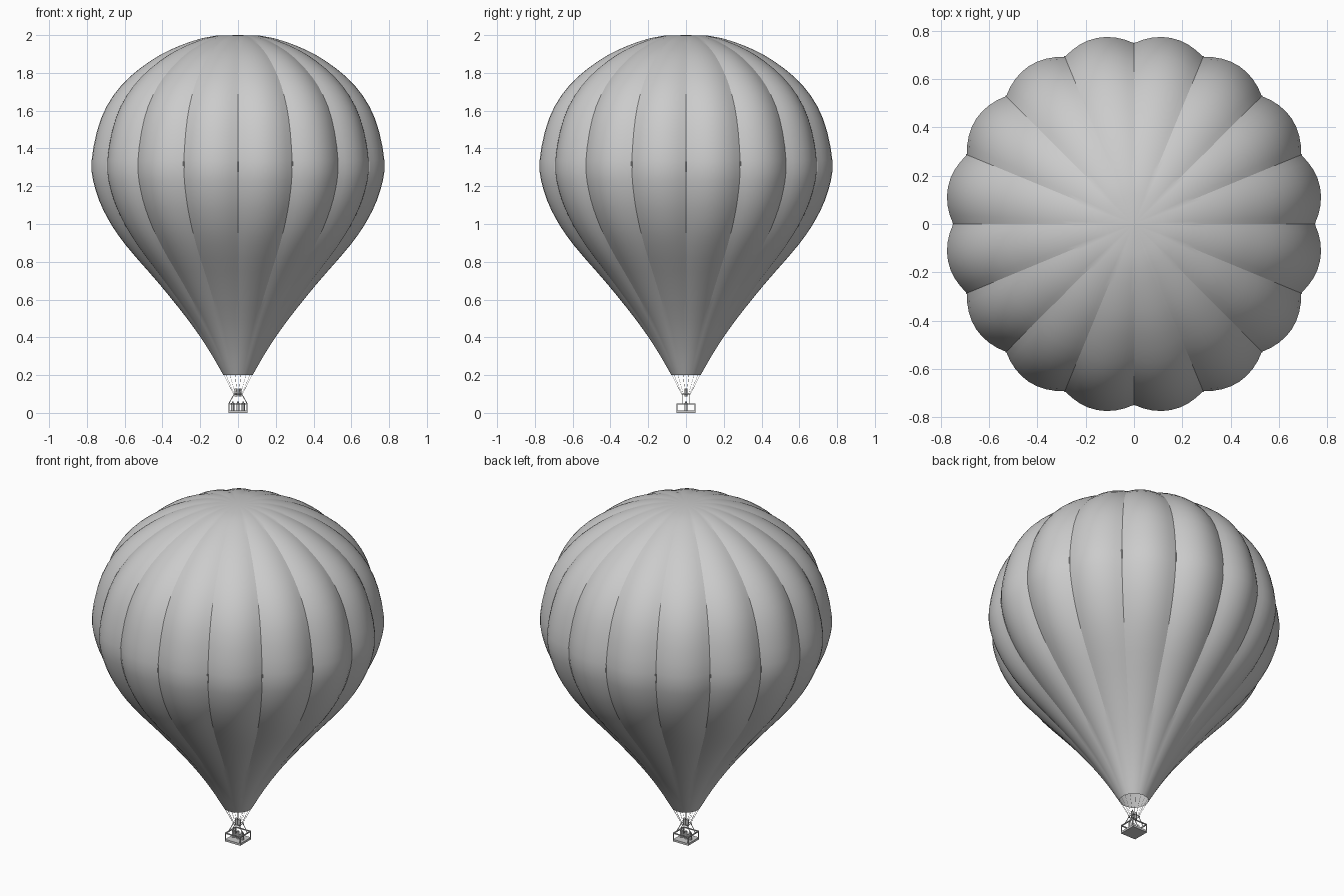
import bpy, bmesh, math
from mathutils import Vector

if "Cube" in bpy.data.objects:
    bpy.data.objects.remove(bpy.data.objects["Cube"])

GORES, SEG = 16, 8          # fabric panels, facets per panel
grey = bpy.data.materials.new("plain grey")
grey.diffuse_color = (0.6, 0.6, 0.6, 1)
grey.use_nodes = True
grey.node_tree.nodes["Principled BSDF"].inputs["Base Color"].default_value = grey.diffuse_color


def finish(name, bm, angle=None):
    me = bpy.data.meshes.new(name)
    bm.normal_update()
    bm.to_mesh(me)
    bm.free()
    me.materials.append(grey)
    ob = bpy.data.objects.new(name, me)
    bpy.context.collection.objects.link(ob)
    if angle:
        bpy.ops.object.select_all(action='DESELECT')
        ob.select_set(True)
        bpy.context.view_layer.objects.active = ob
        bpy.ops.object.shade_smooth_by_angle(angle=math.radians(angle))
    return ob


def box(bm, centre, size):
    vs = bmesh.ops.create_cube(bm, size=1)["verts"]
    for v in vs:
        v.co = Vector([c + p * s for c, p, s in zip(centre, v.co, size)])


def rod(bm, a, b, r, sides=6):
    a, b = Vector(a), Vector(b)
    d = b - a
    vs = bmesh.ops.create_cone(bm, cap_ends=True, segments=sides,
                               radius1=r, radius2=r, depth=d.length)["verts"]
    q = d.to_track_quat('Z', 'Y')
    for v in vs:
        v.co = q @ v.co + (a + b) / 2


# Envelope: crest profile (radius, height) from mouth to crown
profile = [(.077, .2), (.16, .34), (.265, .49), (.42, .68), (.60, .885), (.70, 1.03),
           (.765, 1.18), (.786, 1.335), (.735, 1.56), (.63, 1.73), (.475, 1.86),
           (.31, 1.945), (.12, 1.997)]


def spline(pts, steps):
    """Catmull-Rom curve through the points."""
    p = [Vector(q) for q in pts]
    p = [2 * p[0] - p[1]] + p + [Vector((-.12, 1.997))]
    out = []
    for i in range(1, len(p) - 2):
        a, b, c, d = p[i - 1:i + 3]
        for k in range(steps):
            t = k / steps
            out.append(.5 * (2 * b + (c - a) * t + (2 * a - 5 * b + 4 * c - d) * t * t
                             + (3 * b - a - 3 * c + d) * t ** 3))
    return out + [p[-2]]


bm = bmesh.new()
n = GORES * SEG
rings = []
for r, z in spline(profile, 3):
    fade = min(1, max(0, (z - .2) / .75))
    depth = .047 * fade
    ring = []
    for i in range(n):
        a = 2 * math.pi * i / n
        bulge = math.sin(math.pi * (i % SEG) / SEG) ** .9
        rr = r * (1 - depth * (1 - bulge))
        ring.append(bm.verts.new((rr * math.cos(a), rr * math.sin(a), z)))
    rings.append(ring)
for lo, hi in zip(rings, rings[1:]):
    for i in range(n):
        j = (i + 1) % n
        bm.faces.new((lo[i], lo[j], hi[j], hi[i]))
crown = bm.verts.new((0, 0, 2))
for i in range(n):
    bm.faces.new((rings[-1][i], rings[-1][(i + 1) % n], crown))
finish("envelope", bm, 15)

# Small tabs in the seams at the widest height
bm = bmesh.new()
for k in range(GORES):
    a = 2 * math.pi * k / GORES
    c, s = math.cos(a), math.sin(a)
    rod(bm, (.748 * c, .748 * s, 1.275), (.75 * c, .75 * s, 1.33), .004, 4)
finish("seam_tabs", bm)

# Basket: floor, rails and corner posts
bm = bmesh.new()
box(bm, (0, 0, .006), (.1, .1, .012))
for s in (-1, 1):
    box(bm, (0, s * .048, .048), (.1, .005, .006))
    box(bm, (s * .048, 0, .048), (.005, .1, .006))
    for t in (-1, 1):
        box(bm, (s * .048, t * .048, .029), (.005, .005, .04))
finish("basket", bm)

# Gas bottles in a row
bm = bmesh.new()
for x in (-.028, 0, .028):
    rod(bm, (x, 0, .012), (x, 0, .052), .009, 12)
    rod(bm, (x, 0, .052), (x, 0, .06), .004, 8)
finish("gas_bottles", bm, 30)

# Struts and burner frame
bm = bmesh.new()
for s in (-1, 1):
    for t in (-1, 1):
        rod(bm, (s * .048, t * .018, .05), (s * .02, t * .018, .1), .002)
    rod(bm, (s * .022, -.022, .1), (s * .022, .022, .1), .002)
    rod(bm, (-.022, s * .022, .1), (.022, s * .022, .1), .002)
finish("burner_frame", bm)

# Twin burners
bm = bmesh.new()
for x in (-.011, .011):
    rod(bm, (x, 0, .088), (x, 0, .128), .008, 12)
finish("burners", bm, 30)

# Suspension ropes from burner frame to mouth
bm = bmesh.new()
for k in range(GORES):
    a = 2 * math.pi * (k + .5) / GORES
    c, s = math.cos(a), math.sin(a)
    rod(bm, (.024 * c, .024 * s, .1), (.077 * c, .077 * s, .202), .0007, 4)
finish("ropes", bm)
